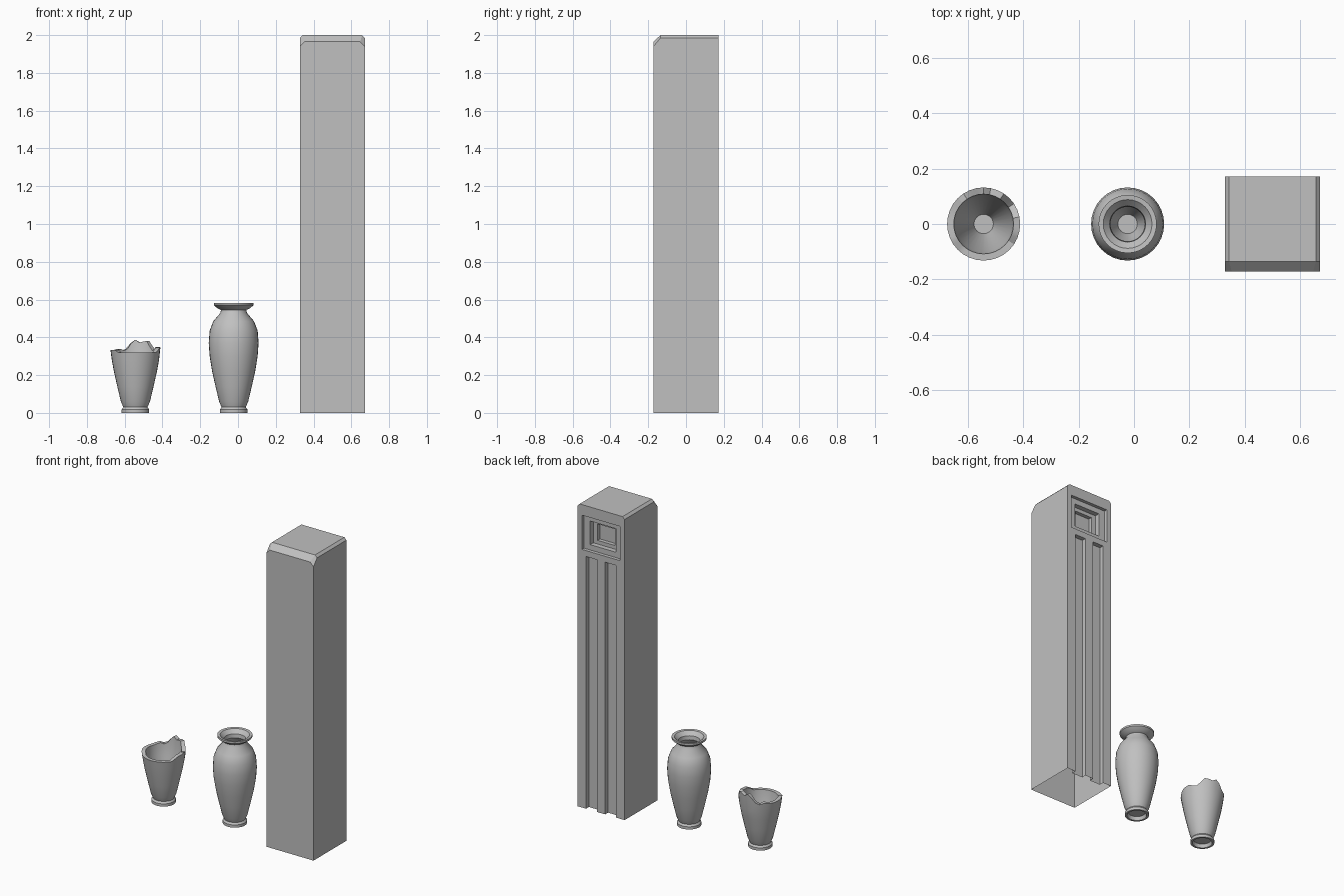
import bpy, bmesh, math

old = bpy.data.objects.get("Cube")
if old:
    bpy.data.objects.remove(old, do_unlink=True)

stone = bpy.data.materials.new("grey_stone")
stone.use_nodes = True
GREY = (0.53, 0.53, 0.53, 1)
stone.diffuse_color = GREY
stone.node_tree.nodes["Principled BSDF"].inputs["Base Color"].default_value = GREY


def add_object(name, bm):
    bmesh.ops.recalc_face_normals(bm, faces=bm.faces[:])
    mesh = bpy.data.meshes.new(name)
    bm.to_mesh(mesh)
    bm.free()
    mesh.materials.append(stone)
    obj = bpy.data.objects.new(name, mesh)
    bpy.context.collection.objects.link(obj)
    return obj


def activate(obj):
    bpy.ops.object.select_all(action='DESELECT')
    obj.select_set(True)
    bpy.context.view_layer.objects.active = obj


def lathe(name, profile, x, segments=32, rim=(), heights=None):
    """Revolve (radius, z) points; points listed in rim take their z from heights(angle)."""
    bm = bmesh.new()
    rings = []
    for i, (r, z) in enumerate(profile):
        if r == 0:
            rings.append([bm.verts.new((x, 0, z))] * segments)
            continue
        ring = []
        for s in range(segments):
            a = math.tau * s / segments
            h = heights(math.degrees(a)) if i in rim else z
            ring.append(bm.verts.new((x + r * math.cos(a), r * math.sin(a), h)))
        rings.append(ring)
    for lower, upper in zip(rings, rings[1:]):
        for s in range(segments):
            t = (s + 1) % segments
            corners = dict.fromkeys((lower[s], lower[t], upper[t], upper[s]))
            bm.faces.new(list(corners))
    obj = add_object(name, bm)
    activate(obj)
    bpy.ops.object.shade_smooth_by_angle(angle=math.radians(30))
    return obj


# Pillar body: convex block with a wide front chamfer and narrow side chamfers
CX, HALF = 0.5, 0.172
FRONT = -HALF
bm = bmesh.new()
for side in (-1, 1):
    for dx, y, z in ((HALF, FRONT, 0), (HALF, HALF, 0),
                     (HALF, FRONT, 1.94), (HALF - 0.025, FRONT, 1.965),
                     (HALF - 0.015, -0.135, 2), (HALF, -0.135, 1.985),
                     (HALF - 0.015, HALF, 2), (HALF, HALF, 1.985)):
        bm.verts.new((CX + side * dx, y, z))
bmesh.ops.convex_hull(bm, input=bm.verts[:])
bmesh.ops.dissolve_limit(bm, angle_limit=0.01, verts=bm.verts[:], edges=bm.edges[:])
pillar = add_object("pillar", bm)


def carve(x0, x1, z0, z1, depth):
    """Cut a rectangular recess into the back of the pillar."""
    bm = bmesh.new()
    bmesh.ops.create_cube(bm, size=1)
    for v in bm.verts:
        v.co = (CX + (x1 if v.co.x > 0 else x0),
                HALF + (0.1 if v.co.y > 0 else -depth),
                z1 if v.co.z > 0 else z0)
    cutter = add_object("recess_cutter", bm)
    cutter.hide_render = True
    activate(pillar)
    mod = pillar.modifiers.new("recess", 'BOOLEAN')
    mod.operation, mod.solver, mod.object = 'DIFFERENCE', 'EXACT', cutter
    bpy.ops.object.modifier_apply(modifier=mod.name)
    bpy.data.objects.remove(cutter, do_unlink=True)


# Nested square recesses
for half_w, half_h, depth in ((0.14, 0.113, 0.022), (0.095, 0.078, 0.055), (0.064, 0.054, 0.08)):
    carve(-half_w, half_w, 1.817 - half_h, 1.817 + half_h, depth)

# Two long grooves running out through the base
for x0 in (-0.11, 0.03):
    carve(x0, x0 + 0.08, -0.1, 1.665, 0.03)

# Open underside
bm = bmesh.new()
bm.from_mesh(pillar.data)
base = [f for f in bm.faces if all(v.co.z < 0.001 for v in f.verts)]
bmesh.ops.delete(bm, geom=base, context='FACES')
bm.to_mesh(pillar.data)
bm.free()

# Foot shared by both vases: recessed underside and a small ring
foot = [(0, 0.022), (0.052, 0.022), (0.06, 0), (0.073, 0), (0.073, 0.018), (0.064, 0.03)]

# Whole vase with a flared lip and a hollow inside
lathe("whole_vase", foot + [
    (0.077, 0.06), (0.096, 0.14), (0.114, 0.22), (0.127, 0.3), (0.132, 0.37),
    (0.127, 0.435), (0.108, 0.485), (0.07, 0.53), (0.067, 0.545), (0.085, 0.553),
    (0.105, 0.57), (0.105, 0.582), (0.088, 0.58), (0.065, 0.555), (0.062, 0.53),
    (0.1, 0.47), (0.118, 0.37), (0.1, 0.22), (0.035, 0.045), (0, 0.045)], -0.023)

# Broken vase: rim height by angle, with a tall jagged shard at the back
BREAKS = [(0, 0.345), (14, 0.35), (30, 0.325), (42, 0.34), (55, 0.38), (65, 0.385),
          (74, 0.36), (84, 0.385), (95, 0.39), (107, 0.35), (120, 0.325), (132, 0.34),
          (160, 0.33), (212, 0.335), (226, 0.32), (326, 0.32), (345, 0.345), (360, 0.345)]


def broken_rim(angle):
    for (a0, h0), (a1, h1) in zip(BREAKS, BREAKS[1:]):
        if a0 <= angle <= a1:
            return h0 + (h1 - h0) * (angle - a0) / (a1 - a0)


wall = [(0.077, 0.06), (0.096, 0.14), (0.114, 0.22), (0.125, 0.28),
        (0.132, 0.33), (0.108, 0.33), (0.1, 0.26), (0.035, 0.045), (0, 0.045)]
lathe("broken_vase", foot + wall, -0.543, rim=(len(foot) + 4, len(foot) + 5), heights=broken_rim)
